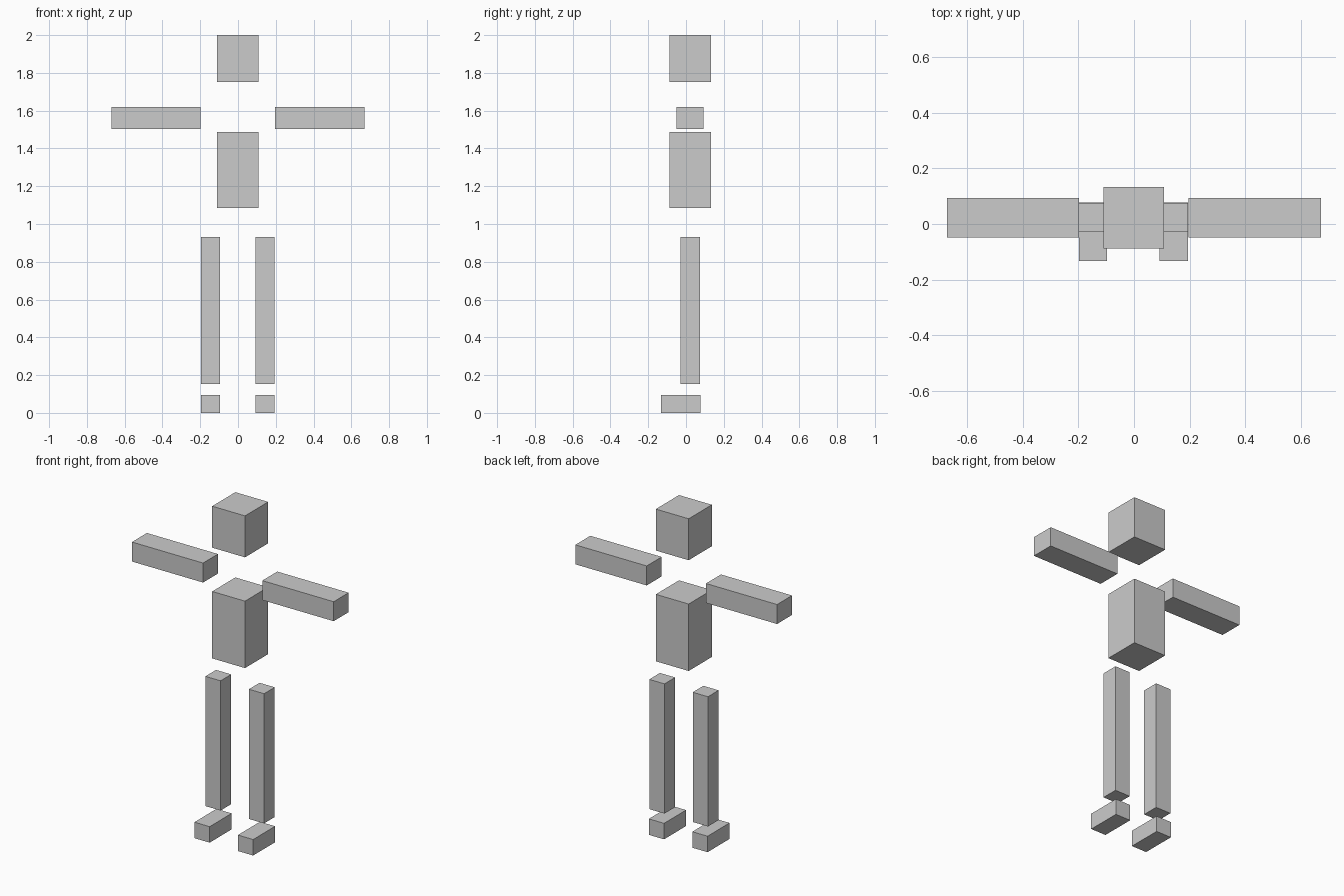
import bpy

if "Cube" in bpy.data.objects:
    bpy.data.objects.remove(bpy.data.objects["Cube"])

# Single flat grey
grey = bpy.data.materials.new("light_grey")
grey.diffuse_color = (0.6, 0.6, 0.6, 1.0)
grey.use_nodes = True
grey.node_tree.nodes["Principled BSDF"].inputs["Base Color"].default_value = grey.diffuse_color


def box(name, x, y, z):
    """Box spanning the given (min, max) ranges."""
    spans = (x, y, z)
    bpy.ops.mesh.primitive_cube_add(size=1, location=[(a + b) / 2 for a, b in spans])
    ob = bpy.context.object
    ob.name = name
    ob.scale = [b - a for a, b in spans]
    bpy.ops.object.transform_apply(location=False, rotation=False, scale=True)
    ob.data.materials.append(grey)
    return ob


# Head and torso share one footprint
core_x, core_y = (-0.11, 0.108), (-0.088, 0.132)
box("head", core_x, core_y, (1.751, 2.0))
box("torso", core_x, core_y, (1.086, 1.488))

# Paired limbs, with the inner edges sitting slightly left of centre
for side, arm_x, leg_x in (
    ("right", (-0.67, -0.198), (-0.197, -0.096)),
    ("left", (0.196, 0.67), (0.092, 0.193)),
):
    box(side + "_arm", arm_x, (-0.049, 0.093), (1.503, 1.62))
    box(side + "_leg", leg_x, (-0.028, 0.073), (0.153, 0.932))
    box(side + "_foot", leg_x, (-0.132, 0.077), (0.0, 0.096))
